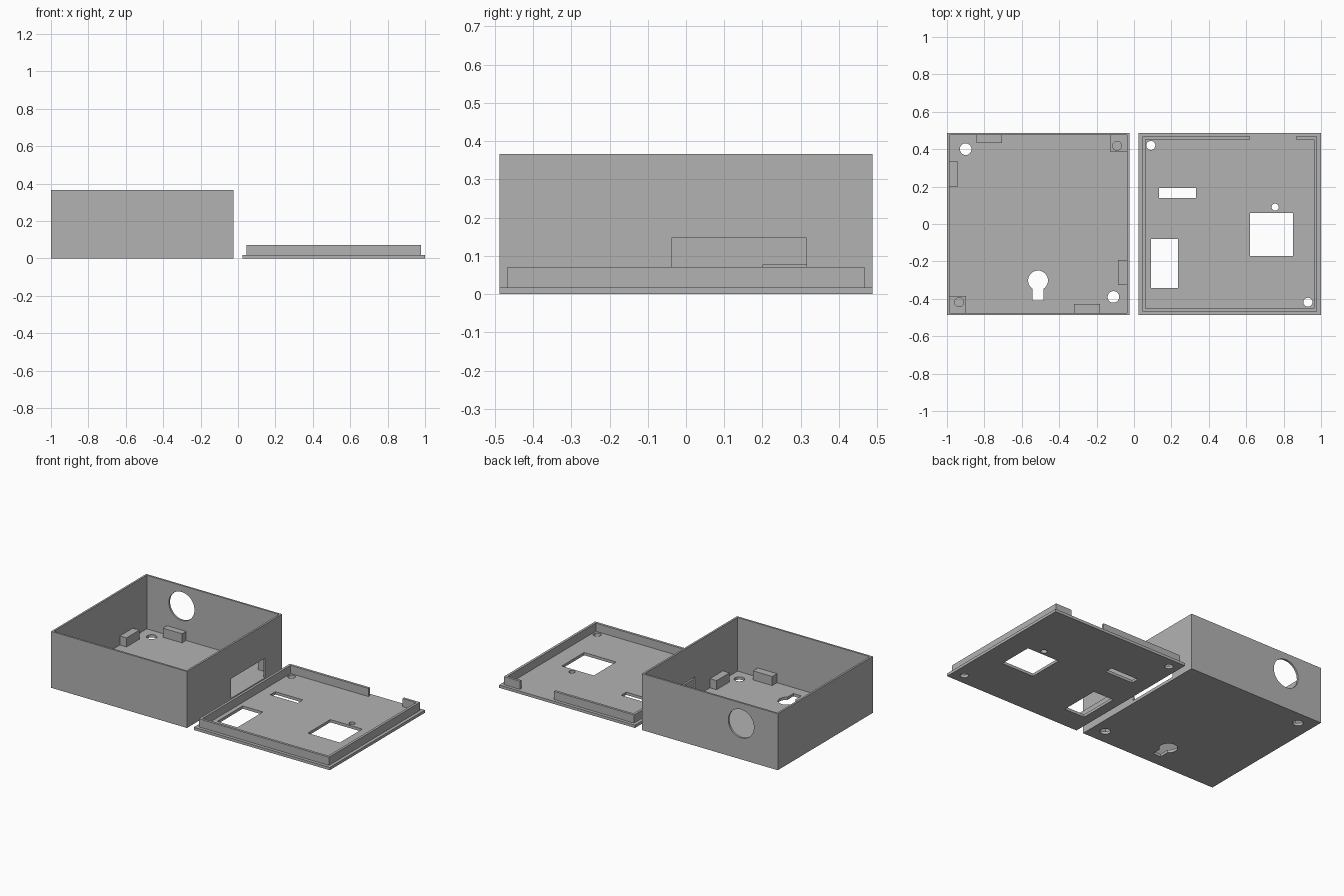
import bpy
import bmesh
import math
from mathutils import Matrix, Vector

if "Cube" in bpy.data.objects:
    bpy.data.objects.remove(bpy.data.objects["Cube"])

grey = bpy.data.materials.new("plain_grey")
grey.use_nodes = True
GREY = (0.45, 0.45, 0.45, 1)
grey.diffuse_color = GREY
grey.node_tree.nodes["Principled BSDF"].inputs["Base Color"].default_value = GREY


def finish(name, bm):
    mesh = bpy.data.meshes.new(name)
    bm.to_mesh(mesh)
    bm.free()
    mesh.materials.append(grey)
    obj = bpy.data.objects.new(name, mesh)
    bpy.context.collection.objects.link(obj)
    return obj


def block(name, x, y, z):
    """Box from its (low, high) range on each axis."""
    bm = bmesh.new()
    size = Vector((x[1] - x[0], y[1] - y[0], z[1] - z[0]))
    mid = Vector((sum(x), sum(y), sum(z))) / 2
    bmesh.ops.create_cube(bm, size=1, matrix=Matrix.Translation(mid) @ Matrix.Diagonal(size).to_4x4())
    return finish(name, bm)


def rod(name, centre, radius, depth, along_y=False):
    bm = bmesh.new()
    turn = Matrix.Rotation(math.pi / 2 if along_y else 0, 4, "X")
    bmesh.ops.create_cone(bm, cap_ends=True, segments=48, radius1=radius, radius2=radius,
                          depth=depth, matrix=Matrix.Translation(centre) @ turn)
    return finish(name, bm)


def cut(target, *cutters):
    """Subtract each cutter in turn and discard it."""
    bpy.context.view_layer.objects.active = target
    for cutter in cutters:
        mod = target.modifiers.new("cut", "BOOLEAN")
        mod.operation = "DIFFERENCE"
        mod.solver = "EXACT"
        mod.object = cutter
        bpy.ops.object.modifier_apply(modifier=mod.name)
        bpy.data.objects.remove(cutter)


HALF = 0.4875      # half side of both square parts
MID = 0.5125       # distance of each part from the centre
WALL = 0.0125
FLOOR = 0.018
HEIGHT = 0.366
THROUGH = (-0.1, 0.1)
IN = HALF - WALL


def square(name, cx, half, z):
    return block(name, (cx - half, cx + half), (-half, half), z)


# Open case with cable hole, side slot, mounting holes and keyhole
case = square("case", -MID, HALF, (0, HEIGHT))
cut(case,
    square("cavity", -MID, IN, (FLOOR, 1)),
    rod("cable_hole", (-0.737, HALF, 0.232), 0.092, 0.2, True),
    block("side_slot", (-0.1, 0.1), (-0.038, 0.315), (FLOOR + 0.002, 0.147)),
    rod("mount_hole", (-0.9, 0.4, 0), 0.031, 0.2),
    rod("mount_hole", (-0.11, -0.39, 0), 0.031, 0.2),
    rod("keyhole_round", (-0.513, -0.302, 0), 0.053, 0.2),
    block("keyhole_neck", (-0.542, -0.485), (-0.408, -0.302), THROUGH))

# Low support blocks around the floor
TAB = (FLOOR, 0.077)
block("back_tab", (-0.843, -0.705), (0.434, IN), TAB)
block("front_tab", (-0.32, -0.182), (-IN, -0.427), TAB)
block("right_tab", (-MID - IN, -0.94), (0.2, 0.333), TAB)
block("left_tab", (-MID + IN, -0.085), (-0.325, -0.192), TAB)

# Two corner screw posts with blind holes, opposite each other
for side, label in ((1, "back_post"), (-1, "front_post")):
    near, far = sorted((side * 0.386, side * IN))
    post = block(label, (near - MID, far - MID), (near, far), (FLOOR, 0.28))
    cut(post, rod("screw_bore", (-MID + side * 0.422, side * 0.418, 0.2), 0.024, 0.3))

# Lid plate with windows and screw holes
lid = square("lid_plate", MID, HALF, (0, FLOOR))
cut(lid,
    block("narrow_window", (0.133, 0.331), (0.14, 0.192), THROUGH),
    block("tall_window", (0.09, 0.235), (-0.342, -0.08), THROUGH),
    block("square_window", (0.62, 0.85), (-0.17, 0.06), THROUGH),
    rod("indicator_hole", (0.755, 0.09, 0), 0.019, 0.2),
    rod("screw_hole", (0.09, 0.42, 0), 0.024, 0.2),
    rod("screw_hole", (0.93, -0.418, 0), 0.024, 0.2))

# Raised lid rim, open for a stretch at the back
rim = square("lid_rim", MID, 0.467, (FLOOR, 0.071))
cut(rim,
    square("rim_inside", MID, 0.451, (-1, 1)),
    block("rim_gap", (0.62, 0.865), (0.4, 0.6), (-1, 1)))

# Smooth the round holes while keeping the edges crisp
for obj in bpy.context.collection.objects:
    obj.select_set(obj.type == "MESH")
bpy.context.view_layer.objects.active = case
bpy.ops.object.shade_smooth_by_angle(angle=math.radians(30))
